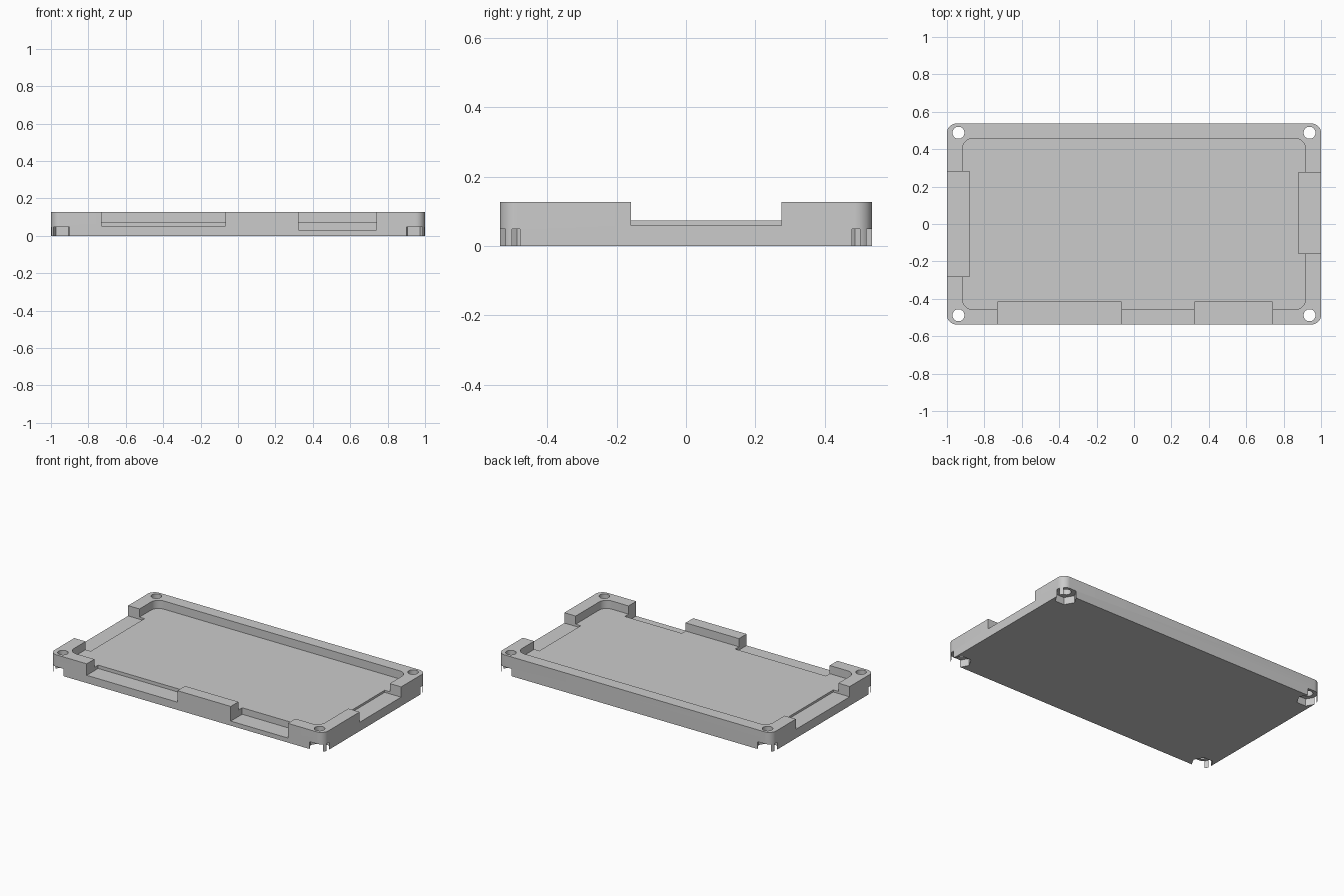
import bpy, math

cube = bpy.data.objects.get("Cube")
if cube:
    bpy.data.objects.remove(cube, do_unlink=True)

HX, HY, TOP = 1.0, 0.537, 0.127      # half length, half width, height
FLOOR = 0.073                        # pocket floor
HOLE_X, HOLE_Y = 0.9385, 0.488       # screw positions

grey = bpy.data.materials.new("light grey plastic")
grey.use_nodes = True
grey.diffuse_color = (0.6, 0.6, 0.6, 1)
grey.node_tree.nodes["Principled BSDF"].inputs["Base Color"].default_value = (0.6, 0.6, 0.6, 1)


def prism(name, outline, z0, z1):
    """Extrude a counter-clockwise outline from z0 to z1."""
    n = len(outline)
    verts = [(x, y, z) for z in (z0, z1) for x, y in outline]
    faces = [tuple(reversed(range(n))), tuple(range(n, 2 * n))]
    faces += [(i, (i + 1) % n, n + (i + 1) % n, n + i) for i in range(n)]
    mesh = bpy.data.meshes.new(name)
    mesh.from_pydata(verts, [], faces)
    mesh.materials.append(grey)
    obj = bpy.data.objects.new(name, mesh)
    bpy.context.scene.collection.objects.link(obj)
    return obj


def rounded_rect(hx, hy, r, steps=10):
    pts = []
    for q, (sx, sy) in enumerate([(1, 1), (-1, 1), (-1, -1), (1, -1)]):
        for i in range(steps + 1):
            a = math.pi / 2 * (q + i / steps)
            pts.append((sx * (hx - r) + r * math.cos(a), sy * (hy - r) + r * math.sin(a)))
    return pts


def rect(x0, x1, y0, y1):
    return [(x0, y0), (x1, y0), (x1, y1), (x0, y1)]


def ngon(cx, cy, r, n):
    return [(cx + r * math.cos(math.tau * i / n), cy + r * math.sin(math.tau * i / n))
            for i in range(n)]


tray = prism("case_tray", rounded_rect(HX, HY, 0.05), 0, TOP)

# Shallow rounded pocket
cutters = [prism("pocket_cutter", rounded_rect(0.917, 0.457, 0.055), FLOOR, 0.3)]

# Port openings through the front, right and left walls
for x0, x1, y0, y1, z in [(-0.73, -0.067, -0.7, -0.418, 0.051),
                          (0.323, 0.74, -0.7, -0.418, 0.03),
                          (0.88, 1.2, -0.158, 0.275, 0.059),
                          (-1.2, -0.88, -0.281, 0.281, 0.059)]:
    cutters.append(prism("port_cutter", rect(x0, x1, y0, y1), z, 0.3))

# Screw holes with hexagonal nut recesses underneath
for sx in (-1, 1):
    for sy in (-1, 1):
        cx, cy = sx * HOLE_X, sy * HOLE_Y
        cutters.append(prism("nut_cutter", ngon(cx, cy, 0.067, 6), -0.1, 0.048))
        cutters.append(prism("screw_cutter", ngon(cx, cy, 0.032, 32), -0.1, 0.3))

bpy.ops.object.select_all(action='DESELECT')
bpy.context.view_layer.objects.active = tray
tray.select_set(True)
for cutter in cutters:
    cutter.hide_render = True
    mod = tray.modifiers.new("cut", 'BOOLEAN')
    mod.operation = 'DIFFERENCE'
    mod.solver = 'EXACT'
    mod.object = cutter
    bpy.ops.object.modifier_apply(modifier=mod.name)
    bpy.data.objects.remove(cutter, do_unlink=True)

bpy.ops.object.shade_smooth_by_angle(angle=math.radians(30))
